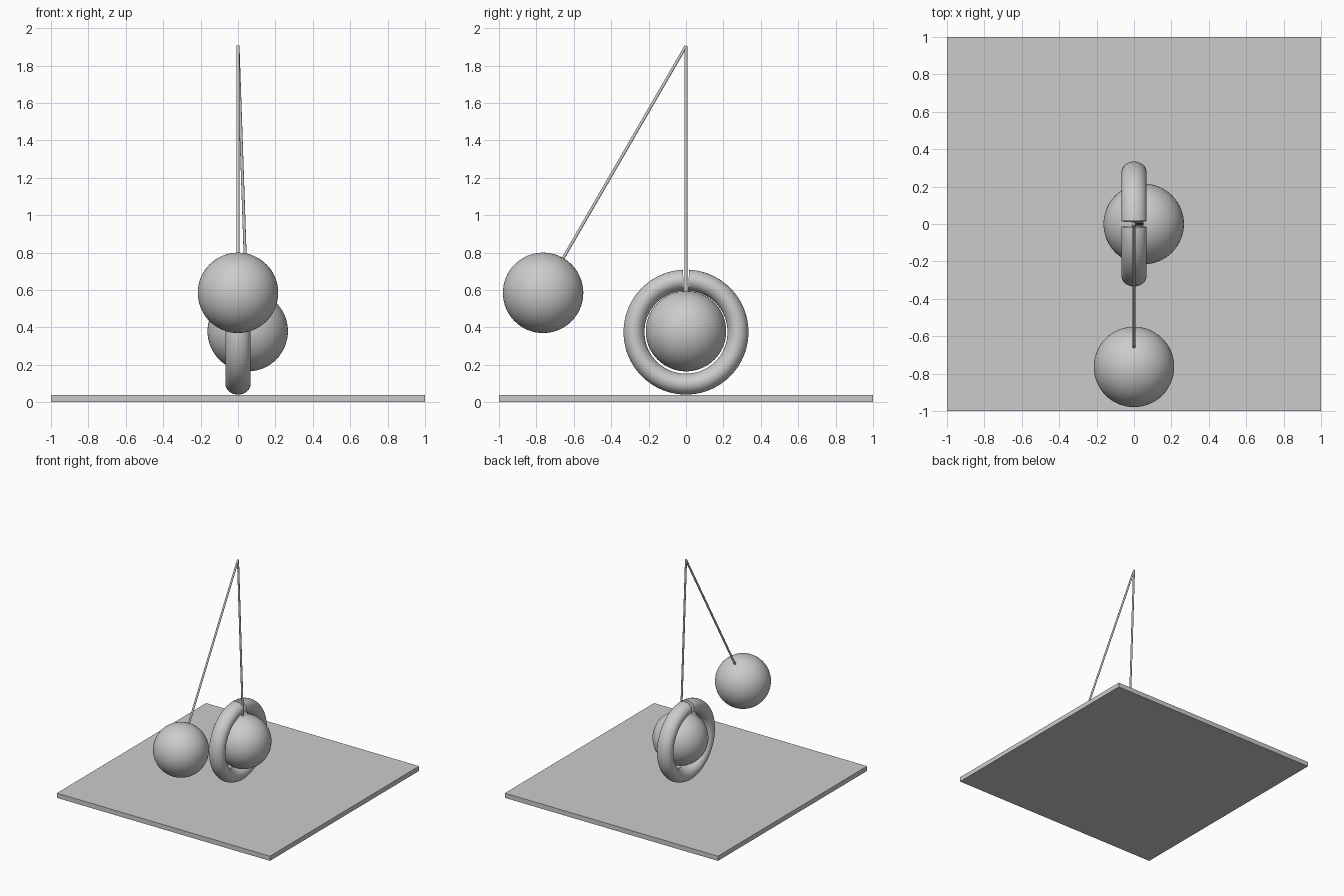
import bpy, math
from mathutils import Vector

if "Cube" in bpy.data.objects:
    bpy.data.objects.remove(bpy.data.objects["Cube"])

grey = bpy.data.materials.new("light_grey")
grey.diffuse_color = (0.6, 0.6, 0.6, 1)
grey.use_nodes = True
grey.node_tree.nodes["Principled BSDF"].inputs["Base Color"].default_value = grey.diffuse_color

PIVOT = Vector((0, 0, 1.905))
BALL_R = 0.215


def finish(obj, name):
    obj.name = name
    obj.data.materials.append(grey)
    bpy.ops.object.select_all(action='DESELECT')
    obj.select_set(True)
    bpy.context.view_layer.objects.active = obj
    bpy.ops.object.shade_smooth_by_angle(angle=math.radians(35))
    return obj


def hanging_ball(name, centre):
    """Ball with a thin rod running from its surface to the common pivot."""
    centre = Vector(centre)
    bpy.ops.mesh.primitive_uv_sphere_add(segments=64, ring_count=32, radius=BALL_R, location=centre)
    finish(bpy.context.object, name)
    axis = PIVOT - centre
    start = centre + axis.normalized() * (BALL_R - 0.005)
    rod = PIVOT - start
    bpy.ops.mesh.primitive_cylinder_add(vertices=16, radius=0.008, depth=rod.length,
                                        location=(start + PIVOT) / 2)
    obj = bpy.context.object
    obj.rotation_euler = rod.to_track_quat('Z', 'Y').to_euler()
    finish(obj, name + "_rod")


# Square base plate
bpy.ops.mesh.primitive_cube_add(size=1, location=(0, 0, 0.02))
base = bpy.context.object
base.scale = (2, 2, 0.04)
finish(base, "base_plate")

# Split ring standing on the plate: oval section swept around x, small gap on top
STEPS, SIDES, MAJOR, RADIAL, AXIAL = 96, 32, 0.278, 0.056, 0.067
gap = 0.05
verts, faces = [], []
for i in range(STEPS + 1):
    a = math.pi / 2 + gap + (2 * math.pi - 2 * gap) * i / STEPS
    for j in range(SIDES):
        b = 2 * math.pi * j / SIDES
        r = MAJOR + RADIAL * math.cos(b)
        verts.append((AXIAL * math.sin(b), r * math.cos(a), 0.375 + r * math.sin(a)))
for i in range(STEPS):
    for j in range(SIDES):
        k = (j + 1) % SIDES
        faces.append((i * SIDES + j, (i + 1) * SIDES + j, (i + 1) * SIDES + k, i * SIDES + k))
faces.append(tuple(range(SIDES)))
faces.append(tuple(STEPS * SIDES + j for j in reversed(range(SIDES))))
mesh = bpy.data.meshes.new("split_ring")
mesh.from_pydata(verts, [], faces)
ring = bpy.data.objects.new("split_ring", mesh)
bpy.context.collection.objects.link(ring)
finish(ring, "split_ring")
bpy.ops.object.mode_set(mode='EDIT')
bpy.ops.mesh.select_all(action='SELECT')
bpy.ops.mesh.normals_make_consistent(inside=False)
bpy.ops.object.mode_set(mode='OBJECT')

# Two balls on rods: one inside the ring, one swung forward
hanging_ball("ring_ball", (0.052, 0, 0.38))
hanging_ball("swung_ball", (0, -0.764, 0.585))
